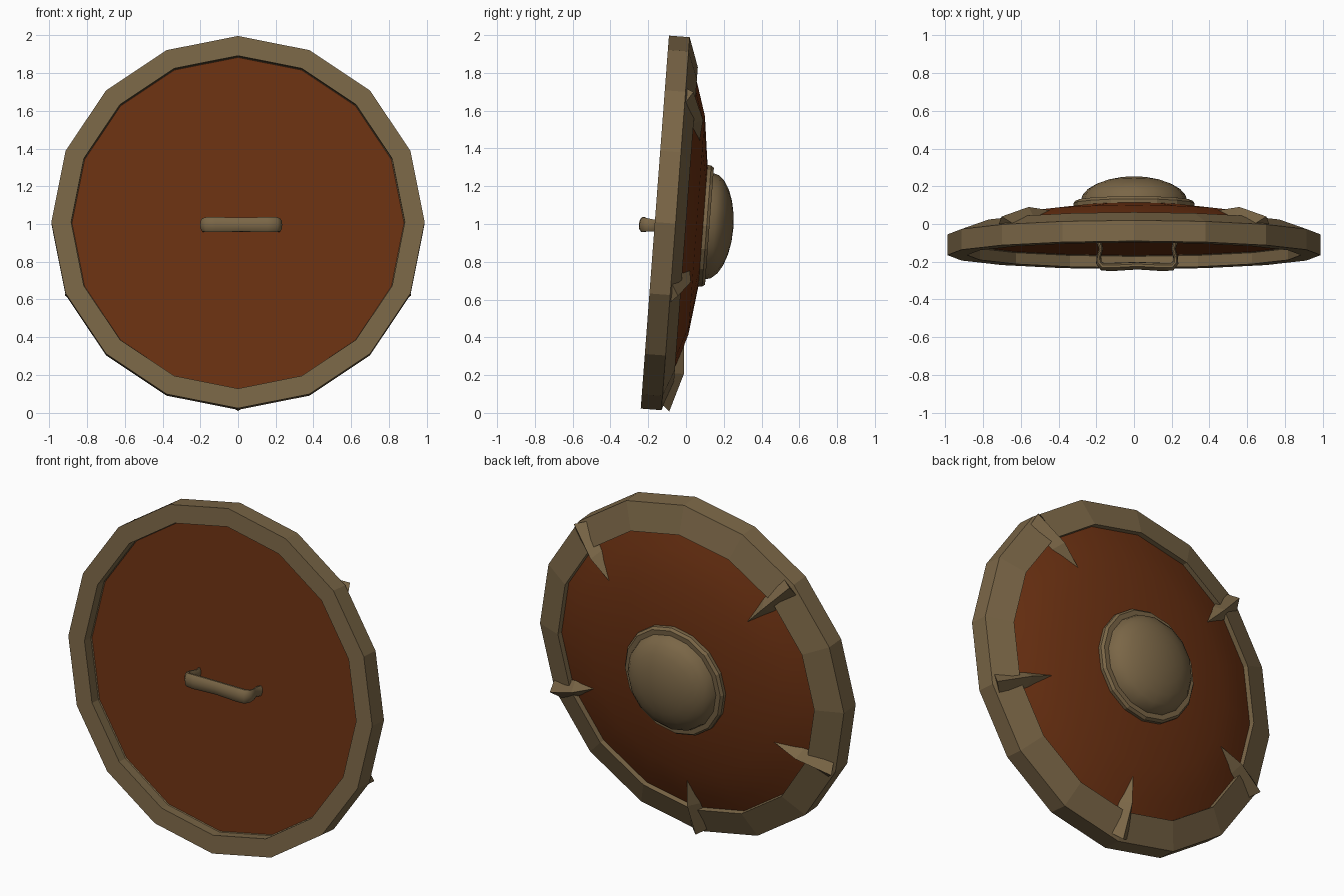
import bpy, bmesh, math
from mathutils import Vector

if "Cube" in bpy.data.objects:
    bpy.data.objects.remove(bpy.data.objects["Cube"])

TILT = math.radians(4.33)
S, C = math.sin(TILT), math.cos(TILT)
SIDES = 16


def place(a, b, w):
    """Shield space (a right, b up, w outward along the boss) to world."""
    return Vector((a, -0.165 + b * S + w * C, 1.01 + b * C - w * S))


def material(name, rgb):
    m = bpy.data.materials.new(name)
    m.diffuse_color = (*rgb, 1)
    m.use_nodes = True
    m.node_tree.nodes["Principled BSDF"].inputs["Base Color"].default_value = m.diffuse_color
    return m


METAL = material("dull bronze", (0.195, 0.133, 0.062))
WOOD = material("red brown wood", (0.150, 0.031, 0.006))


def finish(name, bm, mat, angle=None):
    bmesh.ops.recalc_face_normals(bm, faces=bm.faces)
    me = bpy.data.meshes.new(name)
    bm.to_mesh(me)
    bm.free()
    me.materials.append(mat)
    ob = bpy.data.objects.new(name, me)
    bpy.context.collection.objects.link(ob)
    if angle:
        bpy.context.view_layer.objects.active = ob
        ob.select_set(True)
        bpy.ops.object.shade_smooth_by_angle(angle=math.radians(angle))
        ob.select_set(False)
    return ob


def revolve(name, profile, mat, angle=None, closed=False):
    """Turn (radius, w) points around the shield axis; radius 0 is a pole."""
    bm = bmesh.new()
    rings = []
    for r, w in profile:
        if r == 0:
            rings.append([bm.verts.new(place(0, 0, w))] * SIDES)
        else:
            rings.append([bm.verts.new(place(r * math.cos(t), r * math.sin(t), w))
                          for t in (2 * math.pi * i / SIDES for i in range(SIDES))])
    pairs = list(zip(rings, rings[1:])) + ([(rings[-1], rings[0])] if closed else [])
    for p, q in pairs:
        for i in range(SIDES):
            j = (i + 1) % SIDES
            bm.faces.new(dict.fromkeys((p[i], p[j], q[j], q[i])))
    return finish(name, bm, mat, angle)


# Bevelled outer rim
revolve("rim", [(0.99, 0), (0.99, 0.11), (0.835, 0.165), (0.83, 0.125),
                (0.885, 0.06), (0.885, 0)], METAL, closed=True)

# Domed board with a flat back
revolve("board", [(0, 0.065), (0.887, 0.065), (0.845, 0.13), (0.745, 0.17),
                  (0.58, 0.222), (0.31, 0.257), (0, 0.275)], WOOD, 25)

# Boss: collar and dome
revolve("boss_collar", [(0.322, 0.235), (0.322, 0.275), (0.31, 0.29),
                        (0.27, 0.29), (0.27, 0.235)], METAL, closed=True)
revolve("boss_dome", [(0.283 * math.cos(k * math.pi / 12), 0.285 + 0.132 * math.sin(k * math.pi / 12))
                      for k in range(6)] + [(0, 0.417)], METAL, 60)


# Ridged spikes lying over the rim, pointing at the boss
def spike(name, degrees):
    t = math.radians(degrees)
    bm = bmesh.new()

    def v(r, side, w):
        return bm.verts.new(place(r * math.cos(t) - side * math.sin(t),
                                  r * math.sin(t) + side * math.cos(t), w))
    # sections: left foot, ridge, right foot
    outer = [v(0.955, -0.066, 0.105), v(0.993, 0, 0.152), v(0.955, 0.066, 0.105)]
    mid = [v(0.79, -0.043, 0.15), v(0.79, 0, 0.214), v(0.79, 0.043, 0.15)]
    tip = v(0.63, 0, 0.204)
    bm.faces.new(outer)
    for i in range(3):
        j = (i + 1) % 3
        bm.faces.new((outer[i], outer[j], mid[j], mid[i]))
        bm.faces.new((mid[i], mid[j], tip))
    finish(name, bm, METAL)


for n, deg in enumerate((45, 135, 202.5, 270, 337.5)):
    spike(f"spike_{n + 1}", deg)

# Bent grip on the back: half path (offset, w, half thickness, half height), mirrored
half = [(0.205, 0.08, 0.014, 0.03), (0.192, 0.035, 0.012, 0.03), (0.203, -0.005, 0.012, 0.033),
        (0.203, -0.04, 0.016, 0.037), (0.185, -0.06, 0.021, 0.041), (0.14, -0.062, 0.022, 0.042),
        (0.0, -0.055, 0.020, 0.039)]
path = [(0.017 - x, *rest) for x, *rest in half] + [(0.017 + x, *rest) for x, *rest in half[-2::-1]]
bm = bmesh.new()
rings = []
for i, (x, w, thick, high) in enumerate(path):
    a, b = path[max(i - 1, 0)], path[min(i + 1, len(path) - 1)]
    d = Vector((b[0] - a[0], b[1] - a[1])).normalized()
    ring = []
    for k in range(10):
        c, s = math.cos(k * math.pi / 5), math.sin(k * math.pi / 5)
        ring.append(bm.verts.new(place(x - d.y * thick * c, -0.018 + high * s, w + d.x * thick * c)))
    rings.append(ring)
for p, q in zip(rings, rings[1:]):
    for k in range(10):
        bm.faces.new((p[k], p[(k + 1) % 10], q[(k + 1) % 10], q[k]))
bm.faces.new(rings[0])
bm.faces.new(rings[-1])
finish("grip", bm, METAL, 50)
